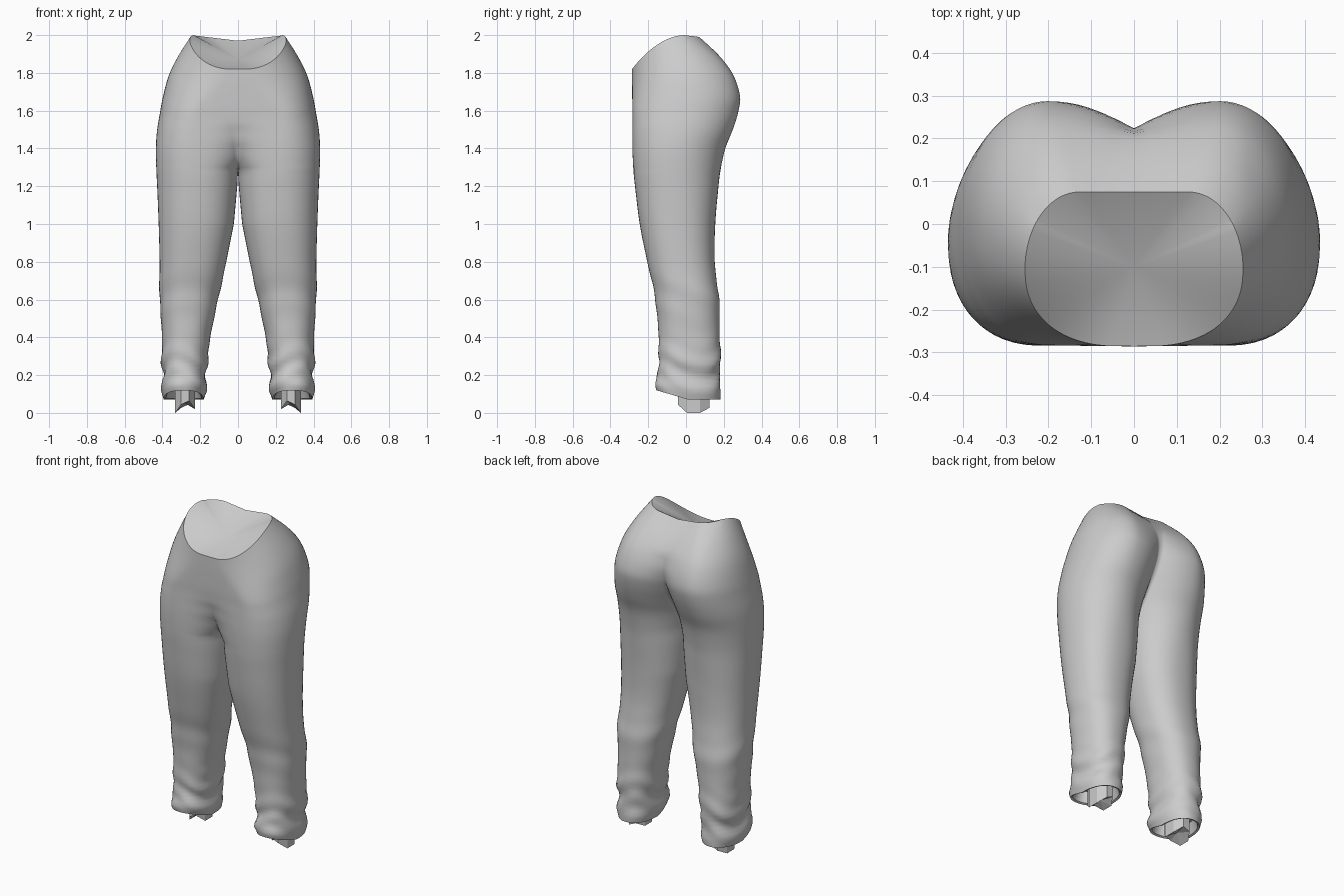
import bpy, bmesh, math

if "Cube" in bpy.data.objects:
    bpy.data.objects.remove(bpy.data.objects["Cube"])

# One trouser leg and hip half: height, outer x, inner x (front / back), front y, back y.
# Negative inner x means the section runs past the centre line and is cut there.
SECTIONS = [
    (0.07, 0.395, 0.180, 0.180, -0.155, 0.180),
    (0.12, 0.405, 0.165, 0.165, -0.165, 0.185),
    (0.20, 0.395, 0.172, 0.172, -0.145, 0.175),
    (0.27, 0.405, 0.160, 0.160, -0.145, 0.185),
    (0.40, 0.402, 0.148, 0.148, -0.145, 0.178),
    (0.60, 0.415, 0.105, 0.105, -0.162, 0.175),
    (0.80, 0.415, 0.062, 0.062, -0.205, 0.152),
    (1.00, 0.420, 0.022, 0.022, -0.245, 0.155),
    (1.20, 0.428, 0.004, 0.004, -0.270, 0.172),
    (1.28, 0.432, 0.000, 0.000, -0.278, 0.182),
    (1.40, 0.435, -0.08, -0.02, -0.284, 0.208),
    (1.50, 0.428, -0.22, -0.04, -0.284, 0.248),
    (1.60, 0.412, -0.50, -0.07, -0.283, 0.278),
    (1.68, 0.398, -0.80, -0.10, -0.284, 0.286),
    (1.80, 0.366, -1.00, -0.20, -0.285, 0.247),
    (1.90, 0.318, -1.20, -0.60, -0.286, 0.175),
    (2.00, 0.255, -1.50, -1.50, -0.286, 0.075),
]
N = 48          # points around each section


def spow(v, p):
    return math.copysign(abs(v) ** p, v)


def ramp(z, lo, hi):
    t = min(max((z - lo) / (hi - lo), 0), 1)
    return t * t * (3 - 2 * t)


def section_at(z):
    """Interpolate the table; outlines are smooth, inner limits linear."""
    n = len(SECTIONS)
    i = max(k for k in range(n - 1) if SECTIONS[k][0] <= z + 1e-6)
    a, b = SECTIONS[i], SECTIONS[i + 1]
    h = b[0] - a[0]
    t = (z - a[0]) / h

    def slope(k, c):
        lo, hi = SECTIONS[max(k - 1, 0)], SECTIONS[min(k + 1, n - 1)]
        return (hi[c] - lo[c]) / (hi[0] - lo[0])

    out = []
    for c in range(1, 6):
        if c in (2, 3):
            out.append(a[c] + (b[c] - a[c]) * t)
        else:
            out.append((2*t**3 - 3*t*t + 1) * a[c] + (t**3 - 2*t*t + t) * h * slope(i, c)
                       + (3*t*t - 2*t**3) * b[c] + (t**3 - t*t) * h * slope(i + 1, c))
    return out


def ring(z, inset=0.0, lift=0.0):
    X, In_f, In_b, F, B = section_at(z)
    cb = (max(In_f, 0) + X) / 2
    cf = cb * (1 - 0.75 * ramp(z, 1.6, 2.0))      # rounder belly towards the waist
    pf, pb = 0.88, 0.88 + 0.12 * ramp(z, 1.0, 1.4)
    wf, wb = cf - In_f, cb - In_b
    mid, ext = (F + B) / 2, (B - F) / 2 - inset

    def limit(c, w, p):
        return math.pi if w <= c + 1e-6 else math.acos(-(c / w) ** (1 / p))

    start, end = limit(cb, wb, pb), -limit(cf, wf, pf)
    pts = []
    for k in range(N + 1):
        a = start + (end - start) * k / N
        back = a > 0
        c, w, p = (cb, wb, pb) if back else (cf, wf, pf)
        ca, sa = spow(math.cos(a), p), spow(math.sin(a), p)
        if ca > 0:
            w = X - c
        # fabric folds gathered above the cuff, fading up the leg
        fold = 0.0
        if z < 1:
            fold = 0.006 * math.exp(-((z - 0.22) / 0.13) ** 2) * math.sin(48 * z + 2.5 * math.sin(2 * a + 0.7))
            fold += 0.003 * math.exp(-((z - 0.62) / 0.1) ** 2) * math.sin(30 * z + 3 * math.sin(a))
        x = c + (w - inset + fold) * ca
        y = mid + (ext + fold) * sa
        zz = z + lift
        if z < 0.3:                       # hem is raised at the front
            zz += 0.065 * max(0, -sa) * (1 - z / 0.3)
        if z > 1.5:                       # waist dips towards the front
            yr = -0.105 + 0.18 * sa
            rim = 2.0 - 0.18 * (max(0, -yr) / 0.285) ** 2
            if yr > 0:
                rim -= 0.03 * max(0, 1 - abs(x) / 0.25)
            zz = 1.5 + (rim - 1.5) * (z - 1.5) / 0.5
        pts.append((max(x, 0), y, zz))
    if start == math.pi and end == -math.pi:
        pts[-1] = pts[0]
    return pts


def finish(name, bm, angle):
    bmesh.ops.remove_doubles(bm, verts=bm.verts, dist=0.0004)
    bmesh.ops.recalc_face_normals(bm, faces=bm.faces)
    me = bpy.data.meshes.new(name)
    bm.to_mesh(me)
    bm.free()
    if angle:
        me.shade_smooth()
        me.set_sharp_from_angle(angle=math.radians(angle))
    ob = bpy.data.objects.new(name, me)
    bpy.context.collection.objects.link(ob)
    m = ob.modifiers.new("mirror", 'MIRROR')
    m.use_clip = True
    m.merge_threshold = 0.001
    return ob


def loft(bm, rings):
    rows = [[bm.verts.new(p) for p in r] for r in rings]
    for r0, r1 in zip(rows, rows[1:]):
        for k in range(len(r0) - 1):
            bm.faces.new((r0[k], r0[k + 1], r1[k + 1], r1[k]))
    return rows


def fan(bm, row, centre):
    v = bm.verts.new(centre)
    for p, q in zip(row, row[1:]):
        bm.faces.new((p, q, v))


# Trousers: inside of the cuff, leg, hips, then the sunken waist surface
bm = bmesh.new()
heights = [0.07 + 1.93 * i / 80 for i in range(81)]
rows = loft(bm, [ring(0.07, 0.03, 0.07), ring(0.07, 0.012, 0.005)] + [ring(z) for z in heights])
fan(bm, rows[0], (0.285, 0.02, 0.15))
fan(bm, rows[-1], (0, -0.10, 1.87))
finish("trousers", bm, 45)

# Ankle stubs: short tubes showing below the cuffs, cut to a ragged point
bm = bmesh.new()
tube = []
for top in (True, False):
    r = []
    for k in range(9):
        a = 2 * math.pi * k / 8 + math.pi / 8
        x, y = 0.28 + 0.057 * math.cos(a), 0.04 + 0.09 * math.sin(a)
        cut = max(0.0, 0.9 * abs(y - 0.04) - 0.031) * (1 if y < 0.04 else 0.6)
        r.append((x, y, 0.15 if top else cut + (0.02 if x < 0.28 else 0)))
    tube.append(r)
rows = loft(bm, tube)
fan(bm, rows[-1], (0.28, 0.04, 0.05))
finish("ankle_stubs", bm, 0)
